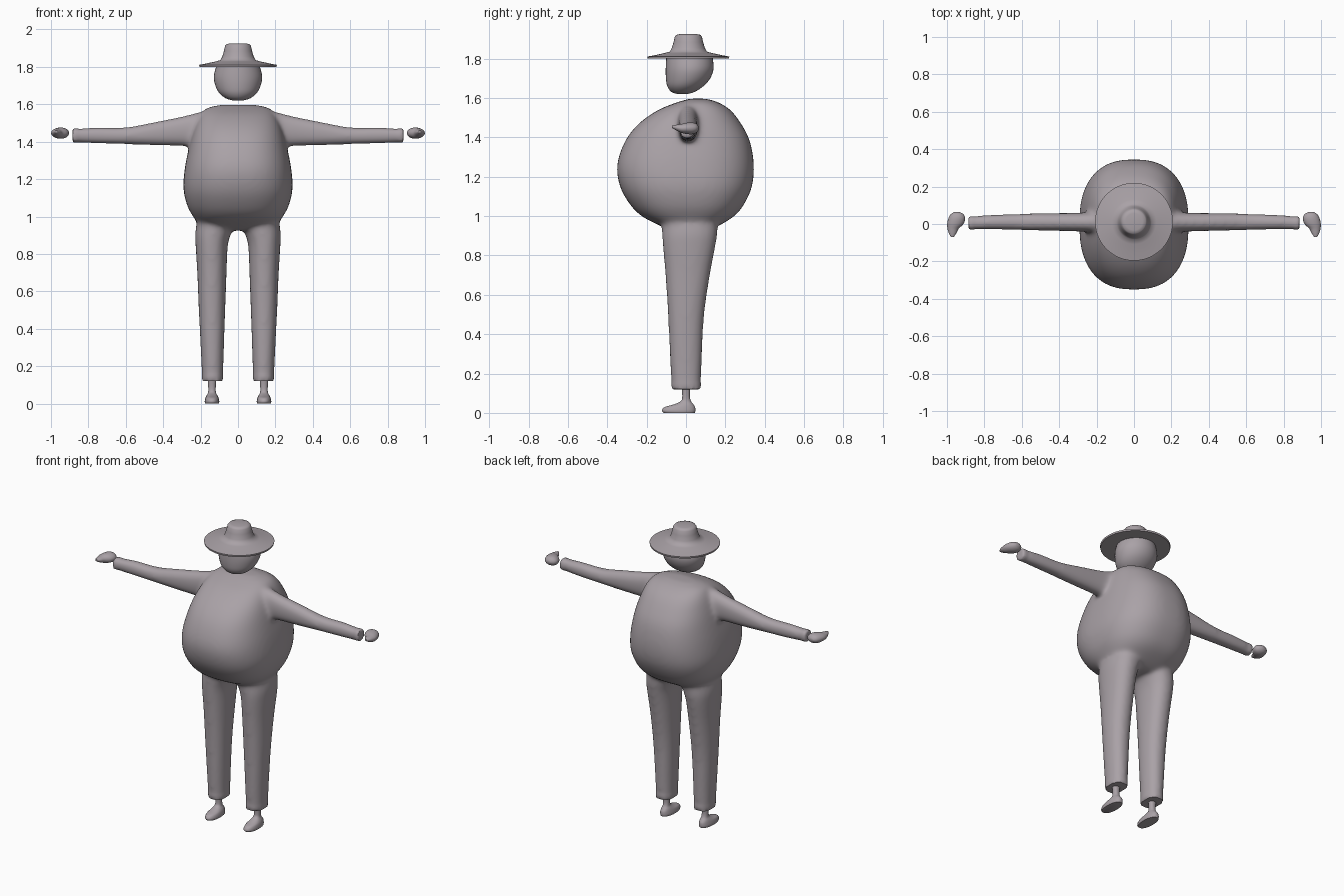
import bpy, bmesh, math
from mathutils import Vector

mat = bpy.data.materials.new("warm grey")
mat.diffuse_color = (0.40, 0.36, 0.385, 1)


def spline(rows, sub):
    """Catmull-Rom interpolation through cross-section stations."""
    out = []
    for i in range(len(rows) - 1):
        p = [rows[max(0, min(len(rows) - 1, i + k))] for k in (-1, 0, 1, 2)]
        for s in range(sub):
            t = s / sub
            out.append([0.5 * (2 * b + (c - a) * t + (2 * a - 5 * b + 4 * c - d) * t ** 2
                               + (3 * b - a - 3 * c + d) * t ** 3)
                        for a, b, c, d in zip(*p)])
    return out + [list(rows[-1])]


def loft(bm, axis, rows, power=2.0, n=40, sub=4, side=1):
    """Skin rings; each row is (position, lo_u, hi_u, lo_v, hi_v) along an axis."""
    rings = []
    for t, u0, u1, v0, v1 in spline(rows, sub):
        ring = []
        for k in range(n):
            a = 2 * math.pi * k / n
            c, s = math.cos(a), math.sin(a)
            u = (u0 + u1) / 2 + (u1 - u0) / 2 * math.copysign(abs(c) ** (2 / power), c)
            v = (v0 + v1) / 2 + (v1 - v0) / 2 * math.copysign(abs(s) ** (2 / power), s)
            x, y, z = {"x": (t, u, v), "y": (u, t, v), "z": (u, v, t)}[axis]
            ring.append(bm.verts.new((x * side, y, z)))
        rings.append(ring)
    for a, b in zip(rings, rings[1:]):
        for k in range(n):
            bm.faces.new((a[k], a[(k + 1) % n], b[(k + 1) % n], b[k]))
    bm.faces.new(rings[0])
    bm.faces.new(rings[-1])


def finish(bm, name, angle=40):
    bmesh.ops.recalc_face_normals(bm, faces=bm.faces)
    me = bpy.data.meshes.new(name)
    bm.to_mesh(me)
    bm.free()
    me.materials.append(mat)
    ob = bpy.data.objects.new(name, me)
    bpy.context.collection.objects.link(ob)
    bpy.ops.object.select_all(action="DESELECT")
    ob.select_set(True)
    bpy.context.view_layer.objects.active = ob
    bpy.ops.object.shade_smooth_by_angle(angle=math.radians(angle))
    return ob


# Suit: round torso, sleeves and trousers fused into one skin
bm = bmesh.new()
loft(bm, "z", [
    (0.925, -0.17, 0.17, -0.07, 0.11), (0.95, -0.20, 0.20, -0.13, 0.165),
    (1.00, -0.24, 0.24, -0.225, 0.245), (1.06, -0.272, 0.272, -0.285, 0.295),
    (1.15, -0.292, 0.292, -0.335, 0.335), (1.26, -0.284, 0.284, -0.35, 0.345),
    (1.38, -0.26, 0.26, -0.31, 0.325), (1.47, -0.235, 0.235, -0.24, 0.28),
    (1.54, -0.205, 0.205, -0.14, 0.225), (1.58, -0.165, 0.165, -0.04, 0.16),
    (1.597, -0.09, 0.09, 0.02, 0.10)], power=2.5, n=56)
for side in (1, -1):
    loft(bm, "x", [
        (0.10, -0.05, 0.07, 1.37, 1.575), (0.20, -0.045, 0.065, 1.37, 1.56),
        (0.30, -0.04, 0.06, 1.376, 1.535), (0.45, -0.036, 0.058, 1.38, 1.505),
        (0.60, -0.033, 0.055, 1.386, 1.477), (0.75, -0.03, 0.05, 1.39, 1.476),
        (0.885, -0.03, 0.04, 1.397, 1.47)], power=2.3, side=side)
    loft(bm, "z", [
        (0.12, 0.08, 0.192, -0.073, 0.075), (0.30, 0.075, 0.20, -0.083, 0.082),
        (0.50, 0.068, 0.21, -0.092, 0.093), (0.70, 0.061, 0.218, -0.105, 0.122),
        (0.85, 0.054, 0.227, -0.118, 0.15), (0.92, 0.035, 0.228, -0.122, 0.16),
        (1.02, 0.02, 0.21, -0.12, 0.16)], power=2.2, side=side)
suit = finish(bm, "suit")
fuse = suit.modifiers.new("fuse", "REMESH")
fuse.mode, fuse.voxel_size = "VOXEL", 0.011
bpy.ops.object.modifier_apply(modifier="fuse")
bm = bmesh.new()
bm.from_mesh(suit.data)
# Soften the joins but keep cuffs crisp
soft = [v for v in bm.verts if abs(v.co.x) < 0.86 and v.co.z > 0.15]
for _ in range(10):
    bmesh.ops.smooth_vert(bm, verts=soft, factor=0.5, use_axis_x=True,
                          use_axis_y=True, use_axis_z=True)
bm.to_mesh(suit.data)
bm.free()
bpy.ops.object.shade_smooth_by_angle(angle=math.radians(50))

# Head: egg with flattened face
bm = bmesh.new()
loft(bm, "z", [
    (1.621, -0.03, 0.03, -0.045, 0.01), (1.632, -0.065, 0.065, -0.075, 0.045),
    (1.66, -0.10, 0.10, -0.095, 0.088), (1.70, -0.121, 0.121, -0.102, 0.123),
    (1.75, -0.129, 0.129, -0.103, 0.14), (1.808, -0.115, 0.115, -0.10, 0.135)])
finish(bm, "head")

# Hat: flat underside, sloping brim and tapered crown
bm = bmesh.new()
loft(bm, "z", [(z, -r, r, 0.012 - r, 0.012 + r) for z, r in (
    (1.800, 0.206), (1.811, 0.208), (1.818, 0.17), (1.829, 0.12), (1.836, 0.094),
    (1.855, 0.084), (1.885, 0.075), (1.912, 0.069), (1.921, 0.062), (1.925, 0.045))],
    n=48, sub=1)
finish(bm, "hat", 50)

for side, label in ((1, "left"), (-1, "right")):
    # Hand: closed fist tapering to a forward thumb
    bm = bmesh.new()
    loft(bm, "y", [
        (-0.070, 0.964, 0.978, 1.448, 1.460), (-0.050, 0.950, 0.990, 1.436, 1.464),
        (-0.025, 0.937, 0.997, 1.424, 1.468), (0.00, 0.912, 0.999, 1.418, 1.474),
        (0.03, 0.903, 0.992, 1.416, 1.476), (0.052, 0.912, 0.980, 1.424, 1.470),
        (0.064, 0.932, 0.962, 1.438, 1.456)], n=24, side=side)
    finish(bm, label + "_hand", 60)

    # Ankle running into the shoe
    bm = bmesh.new()
    loft(bm, "z", [
        (0.0, 0.102, 0.176, -0.115, 0.045), (0.012, 0.100, 0.178, -0.122, 0.048),
        (0.03, 0.104, 0.174, -0.108, 0.046), (0.043, 0.110, 0.168, -0.062, 0.038),
        (0.060, 0.118, 0.160, -0.026, 0.025), (0.085, 0.119, 0.159, -0.019, 0.02),
        (0.13, 0.116, 0.162, -0.022, 0.022)], power=2.2, n=28, side=side)
    finish(bm, label + "_foot", 50)
